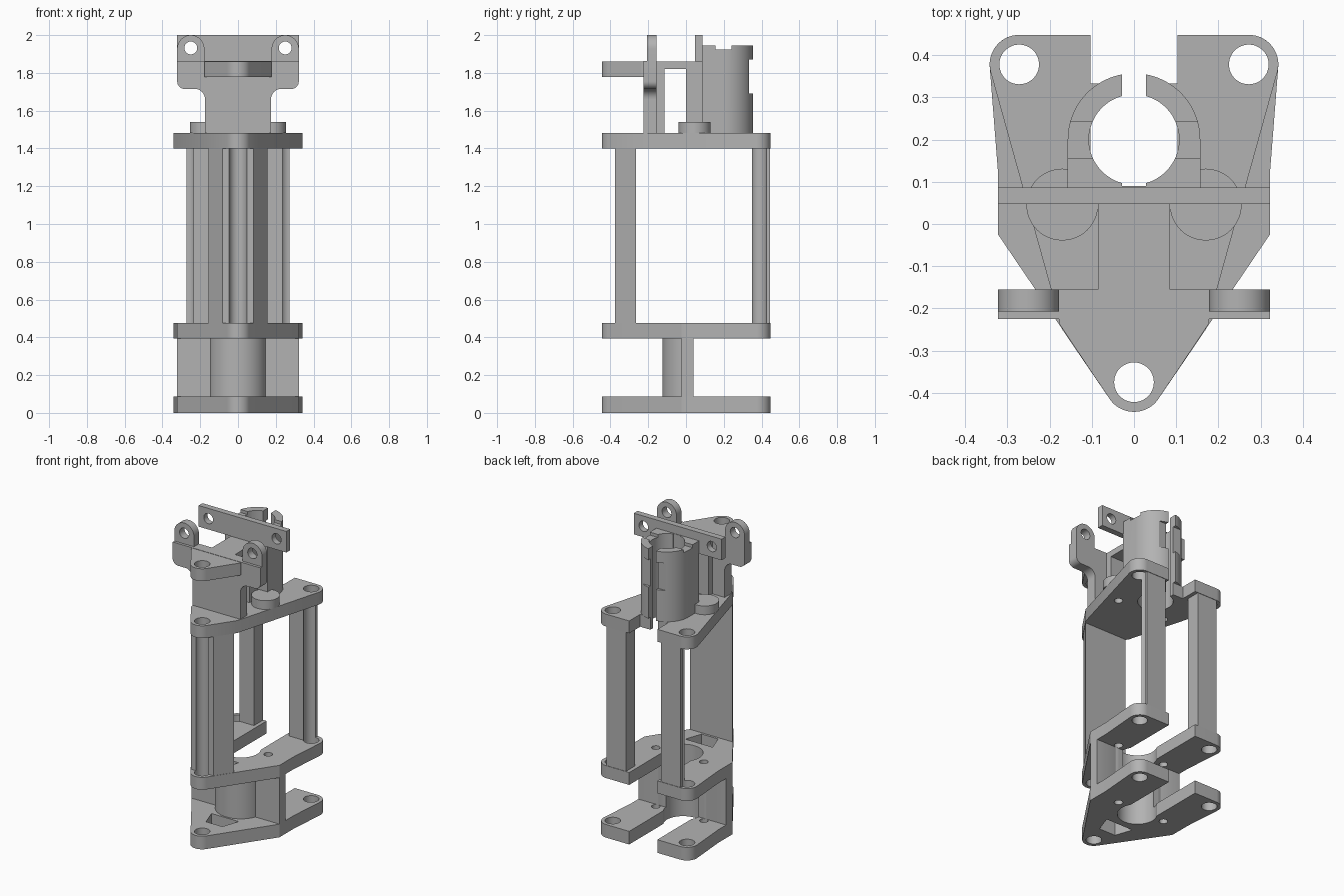
import bpy, bmesh, math

if "Cube" in bpy.data.objects:
    bpy.data.objects.remove(bpy.data.objects["Cube"])

grey = bpy.data.materials.new("mid_grey")
grey.use_nodes = True
grey.diffuse_color = (0.45, 0.45, 0.45, 1)
grey.node_tree.nodes["Principled BSDF"].inputs["Base Color"].default_value = (0.45, 0.45, 0.45, 1)


def arc(cx, cy, r, start, end, steps=16):
    angles = [math.radians(start + (end - start) * i / steps) for i in range(steps + 1)]
    return [(cx + r * math.cos(a), cy + r * math.sin(a)) for a in angles]


def circle(cx, cy, r):
    return arc(cx, cy, r, 0, 360, 48)[:-1]


def rect(x0, x1, y0, y1):
    return [(x0, y0), (x1, y0), (x1, y1), (x0, y1)]


def mirrored(half):
    """Close a right-hand half profile across the centre line."""
    return half + [(-x, y) for x, y in reversed(half) if x > 0.0001]


def prism(name, outline, low, high, axis="z"):
    """Extrude an outline along z, or an x-z outline along y."""
    bm = bmesh.new()
    place = (lambda p, d: (p[0], p[1], d)) if axis == "z" else (lambda p, d: (p[0], d, p[1]))
    face = bm.faces.new([bm.verts.new(place(p, low)) for p in outline])
    extruded = bmesh.ops.extrude_face_region(bm, geom=[face])
    tops = [g for g in extruded["geom"] if isinstance(g, bmesh.types.BMVert)]
    bmesh.ops.translate(bm, verts=tops, vec=place((0, 0), high - low))
    bmesh.ops.recalc_face_normals(bm, faces=bm.faces)
    mesh = bpy.data.meshes.new(name)
    bm.to_mesh(mesh)
    bm.free()
    mesh.materials.append(grey)
    obj = bpy.data.objects.new(name, mesh)
    bpy.context.collection.objects.link(obj)
    return obj


def cut(obj, *shapes):
    """Subtract each (outline, low, high, axis) prism from the object."""
    for shape in shapes:
        cutter = prism("cutter", *shape)
        cutter.hide_render = True
        mod = obj.modifiers.new("cut", "BOOLEAN")
        mod.operation, mod.solver, mod.object = "DIFFERENCE", "EXACT", cutter
        graph = bpy.context.evaluated_depsgraph_get()
        mesh = bpy.data.meshes.new_from_object(obj.evaluated_get(graph))
        obj.modifiers.clear()
        obj.data = mesh
        bpy.data.objects.remove(cutter)
    return obj


# Shared hole positions
LOBE_X, LOBE_Y, TIP_Y, LOBE_R = 0.272, 0.378, -0.375, 0.07
rods = [(circle(x, y, 0.047), -0.1, 2.1)
        for x, y in ((0, TIP_Y), (LOBE_X, LOBE_Y), (-LOBE_X, LOBE_Y))]
tip = arc(0, TIP_Y, LOBE_R, -90, -34)


def screws(z0, z1):
    return [(circle(s * 0.176, 0.065, 0.026), z0, z1) for s in (1, -1)]


# Wide lower plates with open slot, motor bore and front window
bore = circle(0, 0.03, 0.12)
wide = mirrored(tip + [(0.322, -0.025), (0.322, 0.12)]
                + arc(LOBE_X, LOBE_Y, LOBE_R, -4, 90) + [(0.103, 0.448), (0.103, 0.08)])
window = mirrored([(0.06, -0.25), (0.1, -0.135)])
for name, z0, z1 in (("bottom_plate", 0, 0.087), ("middle_plate", 0.395, 0.477)):
    cut(prism(name, wide, z0, z1), *rods, *screws(z0 - 0.1, z1 + 0.1),
        (bore, z0 - 0.1, z1 + 0.1), (window, z0 - 0.1, z1 + 0.1))

# Cross wall and round motor housing between the lower plates
housing = mirrored(arc(0, 0.03, 0.155, -90, 0, 24)
                   + [(0.155, 0.04), (0.322, 0.04), (0.322, -0.025)][:1])
cut(prism("motor_housing", housing, 0.087, 0.395), (bore, 0, 0.5))
for side, s in (("left", 1), ("right", -1)):
    wall = rect(min(s * 0.142, s * 0.322), max(s * 0.142, s * 0.322), -0.025, 0.04)
    cut(prism(side + "_cross_wall", wall, 0.087, 0.395), *screws(0, 0.5))

# Columns with rod channels
front_column = mirrored([(0.082, -0.375), (0.157, -0.265)])
cut(prism("front_column", front_column, 0.477, 1.4), rods[0])
for side, s in (("left", 1), ("right", -1)):
    foot = rect(min(s * 0.128, s * LOBE_X), max(s * 0.128, s * LOBE_X), 0.35, 0.445)
    cut(prism(side + "_rear_column", foot, 0.477, 1.4), rods[1 if s > 0 else 2])

# Narrow top plate
barrel_bore = (circle(0, 0.2, 0.107), 1.3, 2.1)
slit = (rect(-0.028, 0.028, 0.09, 0.5), 1.3, 2.1)
narrow = mirrored(tip + [(0.17, -0.25)] + arc(LOBE_X, LOBE_Y, LOBE_R, -16, 90)
                  + [(0.103, 0.448), (0.103, 0.333)])
cut(prism("top_plate", narrow, 1.4, 1.482), *rods, *screws(1.3, 1.47), barrel_bore, slit)

# Screw bosses on the top plate
for side, s in (("left", 1), ("right", -1)):
    prism(side + "_boss", circle(s * 0.17, 0.046, 0.085), 1.482, 1.54)

# Split barrel holder with rear recess and notched rim
barrel = arc(0, 0.2, 0.157, 0, 180, 48) + [(-0.157, 0.086), (0.157, 0.086)]
cut(prism("barrel_holder", barrel, 1.482, 1.945), barrel_bore, slit,
    (rect(-0.2, 0.2, 0.333, 0.5), 1.69, 1.87),
    (rect(-0.2, 0.2, 0.155, 0.242), 1.925, 2.1))

# Front ear bracket: stem flaring into two thinner ears
stem = mirrored([(0.175, 1.482), (0.175, 1.66)]
                + arc(0.228, 1.662, 0.053, 180, 90, 8)
                + arc(0.282, 1.755, 0.04, -90, 0, 8)
                + [(0.322, 1.862)])
prism("ear_bracket", stem, -0.225, -0.155, "y")
for side, s in (("left", 1), ("right", -1)):
    ear = [(s * x, z) for x, z in [(0.178, 1.862), (0.322, 1.862)]
           + arc(0.25, 1.928, 0.072, 0, 180, 24)]
    cut(prism(side + "_ear", ear, -0.207, -0.155, "y"),
        (circle(s * 0.25, 1.932, 0.034), -0.4, 0, "y"))

# Pointed upper plate and the bridge behind it
cut(prism("upper_plate", mirrored(tip + [(0.178, -0.235), (0.178, -0.22)]), 1.778, 1.86), rods[0])
prism("bridge_front_leg", rect(-0.085, 0.085, -0.156, -0.115), 1.482, 1.86)
prism("bridge_rear_leg", rect(-0.085, 0.085, 0.0, 0.087), 1.482, 1.86)
prism("bridge_top", rect(-0.085, 0.085, -0.115, 0.0), 1.82, 1.86)

# Rear cross bar with two holes
cut(prism("cross_bar", rect(-0.322, 0.322, 1.86, 2.0), 0.047, 0.087, "y"),
    *[(circle(s * 0.25, 1.932, 0.034), -0.1, 0.2, "y") for s in (1, -1)])

# Smooth the round faces, keep edges sharp
bpy.ops.object.select_all(action="DESELECT")
for obj in bpy.context.collection.objects:
    if obj.type == "MESH" and obj.data.materials and obj.data.materials[0] == grey:
        obj.select_set(True)
        bpy.context.view_layer.objects.active = obj
bpy.ops.object.shade_smooth_by_angle(angle=math.radians(30))
